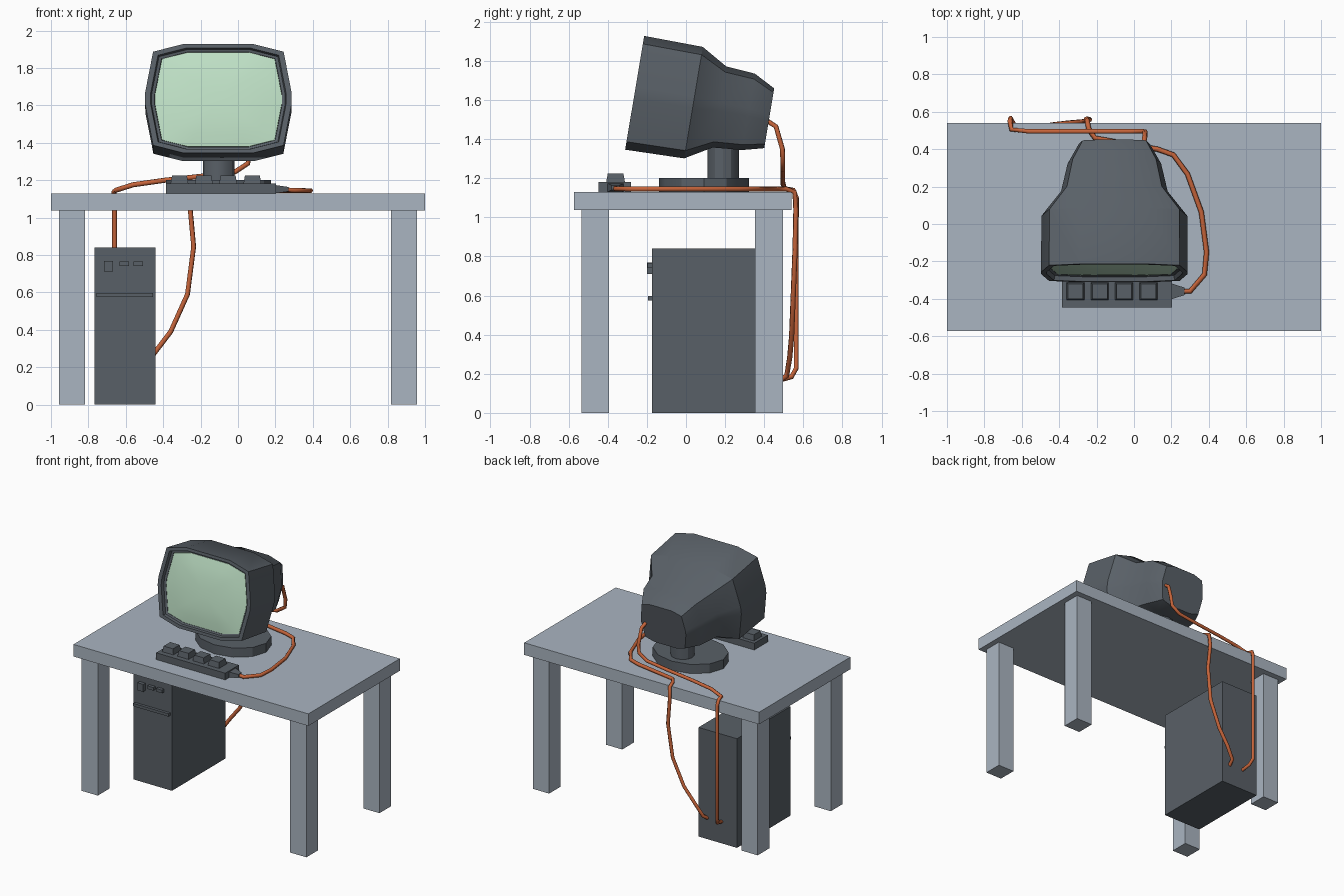
import bpy, bmesh, math
from mathutils import Vector

if "Cube" in bpy.data.objects:
    bpy.data.objects.remove(bpy.data.objects["Cube"])


def srgb(c):
    return c / 12.92 if c <= 0.04045 else ((c + 0.055) / 1.055) ** 2.4


def material(name, r, g, b):
    m = bpy.data.materials.new(name)
    m.diffuse_color = (srgb(r / 255), srgb(g / 255), srgb(b / 255), 1)
    m.use_nodes = True
    m.node_tree.nodes["Principled BSDF"].inputs["Base Color"].default_value = m.diffuse_color
    return m


DESK = material("desk_blue_grey", 170, 181, 193)
DARK = material("dark_grey", 89, 96, 103)
GLASS = material("screen_green", 192, 226, 199)
COPPER = material("cable_orange", 198, 100, 58)


def add_object(name, bm, mat):
    bmesh.ops.recalc_face_normals(bm, faces=bm.faces)
    me = bpy.data.meshes.new(name)
    bm.to_mesh(me)
    bm.free()
    me.materials.append(mat)
    ob = bpy.data.objects.new(name, me)
    bpy.context.collection.objects.link(ob)
    return ob


def loft(name, rings, mat, smooth=False):
    """Skin a list of equal-length point rings and cap both ends."""
    bm = bmesh.new()
    vs = [[bm.verts.new(p) for p in r] for r in rings]
    n = len(vs[0])
    for a, b in zip(vs, vs[1:]):
        for i in range(n):
            j = (i + 1) % n
            bm.faces.new((a[i], a[j], b[j], b[i]))
    bm.faces.new(vs[0])
    bm.faces.new(vs[-1])
    ob = add_object(name, bm, mat)
    if smooth:
        bpy.ops.object.select_all(action='DESELECT')
        ob.select_set(True)
        bpy.context.view_layer.objects.active = ob
        bpy.ops.object.shade_smooth_by_angle(angle=math.radians(30))
    return ob


def box(name, x0, x1, y0, y1, z0, z1, mat, taper=0.0):
    def rect(z, t):
        return [(x0 + t, y0 + t, z), (x1 - t, y0 + t, z), (x1 - t, y1 - t, z), (x0 + t, y1 - t, z)]
    return loft(name, [rect(z0, 0), rect(z1, taper)], mat)


def disc(name, cx, cy, rx, ry, z0, z1, n, mat):
    def ring(z):
        return [(cx + rx * math.cos(math.tau * i / n), cy + ry * math.sin(math.tau * i / n), z)
                for i in range(n)]
    return loft(name, [ring(z0), ring(z1)], mat, smooth=True)


def cable(name, pts):
    cu = bpy.data.curves.new(name, 'CURVE')
    cu.dimensions = '3D'
    cu.bevel_depth = 0.0135
    cu.bevel_resolution = 1
    cu.use_fill_caps = True
    sp = cu.splines.new('POLY')
    sp.points.add(len(pts) - 1)
    for p, co in zip(sp.points, pts):
        p.co = (*co, 1)
    cu.materials.append(COPPER)
    bpy.context.collection.objects.link(bpy.data.objects.new(name, cu))


# desk
box("desk_top", -1, 1, -0.573, 0.54, 1.037, 1.13, DESK)
for side, xa in (("left", -0.957), ("right", 0.819)):
    for end, ya in (("front", -0.535), ("back", 0.354)):
        box(f"{end}_{side}_leg", xa, xa + 0.138, ya, ya + 0.141, 0, 1.04, DESK)

# computer tower with front buttons and drive slot
box("tower", -0.768, -0.441, -0.173, 0.477, 0, 0.84, DARK)
box("power_button", -0.717, -0.668, -0.2, -0.17, 0.711, 0.768, DARK)
for i, x in enumerate((-0.634, -0.559)):
    box(f"small_button_{i + 1}", x, x + 0.051, -0.198, -0.17, 0.742, 0.766, DARK)
box("drive_slot", -0.757, -0.455, -0.195, -0.17, 0.575, 0.597, DARK)

# keyboard with four chunky keys and a tapered plug
box("keyboard", -0.384, 0.204, -0.447, -0.282, 1.13, 1.182, DARK)
for i in range(4):
    x = -0.361 + 0.13 * i
    box(f"key_{i + 1}", x, x + 0.096, -0.408, -0.312, 1.18, 1.224, DARK, 0.008)
loft("keyboard_plug", [
    [(x, -0.36 + a * r, 1.152 + b * q) for a, b in ((-1, -1), (1, -1), (1, 1), (-1, 1))]
    for x, r, q in ((0.2, 0.042, 0.022), (0.27, 0.02, 0.012))], DARK)

# monitor stand
disc("stand_base", -0.104, 0.092, 0.28, 0.23, 1.13, 1.2, 12, DARK)
disc("stand_neck", -0.104, 0.19, 0.084, 0.081, 1.19, 1.42, 12, DARK)

# monitor body: rounded section lofted along a tilted axis
TILT = math.radians(9.5)
CORNER = [(1.0, 0.1), (0.89, 0.86), (0.48, 1.0)]
SECTION = (CORNER + [(-a, b) for a, b in reversed(CORNER)]
           + [(-a, -b) for a, b in CORNER] + [(a, -b) for a, b in reversed(CORNER)])
W, H = 0.392, 0.295


def section(s, w, h, off=0.0):
    out = []
    for a, b in SECTION:
        v = b * h + off
        out.append(Vector((-0.105 + a * w,
                           -0.2625 + s * math.cos(TILT) + v * math.sin(TILT),
                           1.637 - s * math.sin(TILT) + v * math.cos(TILT))))
    return out


def scaled(s, k):
    return section(s, W * k, H * k)


loft("monitor_body", [
    scaled(0.06, 0.86), scaled(0.03, 0.87), scaled(0.025, 0.91), scaled(0.0, 0.925),
    scaled(0.0, 1.0), section(0.305, 0.39, 0.289), section(0.44, 0.285, 0.21),
    section(0.59, 0.25, 0.198), section(0.70, 0.19, 0.155, -0.015)], DARK, smooth=True)

# bulging glass
loft("screen", [scaled(0.05, 0.865), scaled(0.03, 0.865), scaled(0.018, 0.65),
                scaled(0.01, 0.4), scaled(0.007, 0.15)], GLASS, smooth=True)

# cables
cable("keyboard_cable", [
    (0.25, -0.36, 1.15), (0.30, -0.36, 1.146), (0.377, -0.27, 1.145), (0.388, -0.15, 1.145),
    (0.36, 0.064, 1.145), (0.286, 0.267, 1.145), (0.21, 0.37, 1.145), (0.125, 0.40, 1.145),
    (-0.21, 0.46, 1.145), (-0.243, 0.51, 1.145), (-0.25, 0.555, 1.13), (-0.255, 0.562, 1.04),
    (-0.237, 0.558, 0.845), (-0.27, 0.548, 0.59), (-0.36, 0.54, 0.39), (-0.444, 0.53, 0.28),
    (-0.505, 0.515, 0.19), (-0.515, 0.47, 0.16)])
cable("monitor_cable", [
    (0.05, 0.42, 1.49), (0.057, 0.46, 1.465), (0.06, 0.493, 1.35), (0.053, 0.495, 1.29),
    (-0.015, 0.495, 1.245), (-0.19, 0.495, 1.222), (-0.39, 0.495, 1.2), (-0.56, 0.495, 1.176),
    (-0.655, 0.505, 1.146), (-0.663, 0.55, 1.14), (-0.66, 0.565, 1.10), (-0.66, 0.565, 0.23),
    (-0.645, 0.54, 0.185), (-0.635, 0.47, 0.165)])
